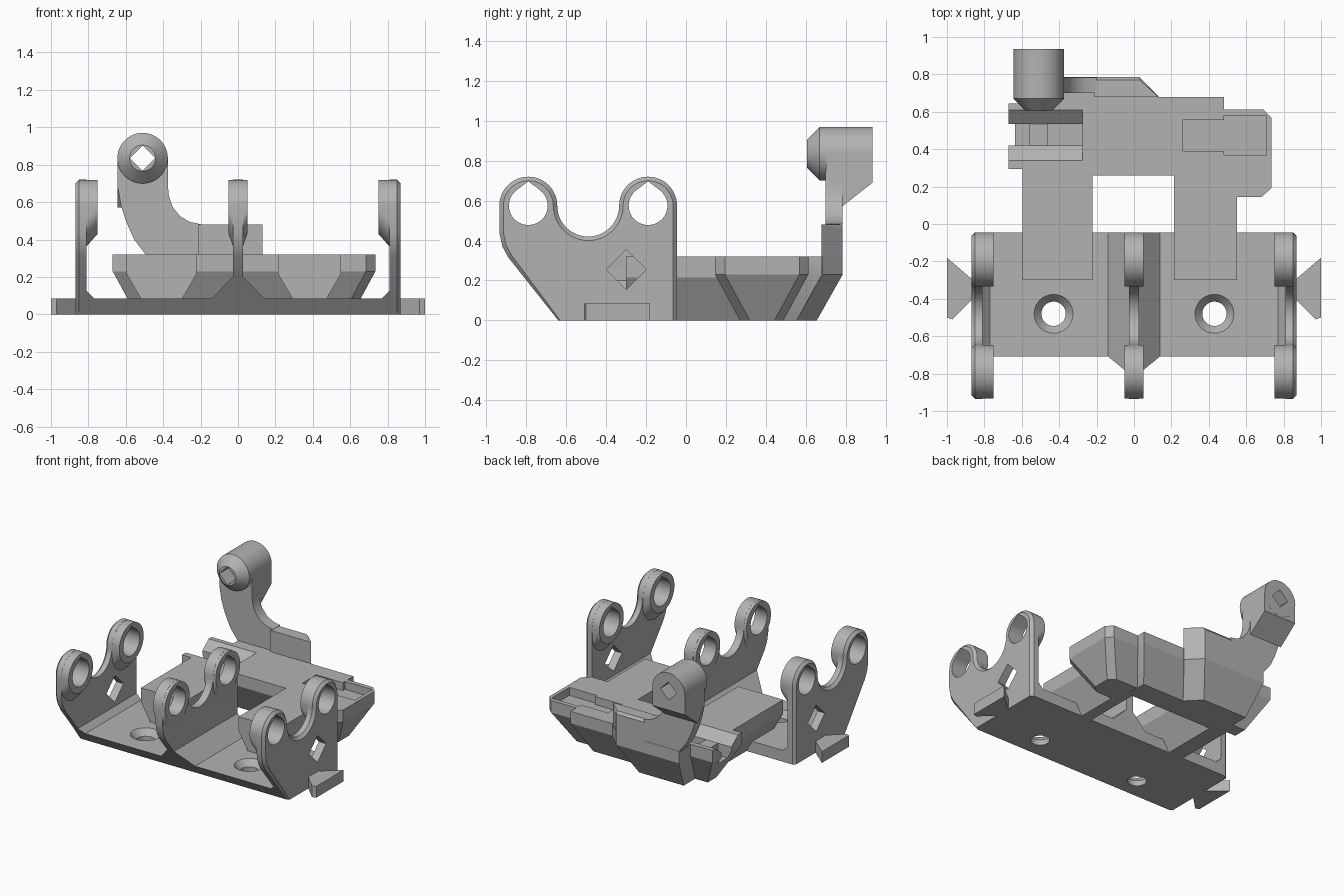
import bpy, bmesh
from math import sin, cos, radians

cube = bpy.data.objects.get("Cube")
if cube:
    bpy.data.objects.remove(cube)

grey = bpy.data.materials.new("plain_grey")
grey.use_nodes = True
GREY = (0.45, 0.45, 0.45, 1)
grey.diffuse_color = GREY
grey.node_tree.nodes["Principled BSDF"].inputs["Base Color"].default_value = GREY


def to_object(name, bm):
    bmesh.ops.recalc_face_normals(bm, faces=bm.faces)
    mesh = bpy.data.meshes.new(name)
    bm.to_mesh(mesh)
    bm.free()
    mesh.materials.append(grey)
    obj = bpy.data.objects.new(name, mesh)
    bpy.context.collection.objects.link(obj)
    return obj


def place(axis, depth, u, v):
    return {"x": (depth, u, v), "y": (u, depth, v), "z": (u, v, depth)}[axis]


def arc(cu, cv, r, start, end, steps=24):
    angles = [radians(start + (end - start) * i / steps) for i in range(steps + 1)]
    return [(cu + r * cos(a), cv + r * sin(a)) for a in angles]


def circle(cu, cv, r):
    return arc(cu, cv, r, 0, 360, 48)[:-1]


def prism(name, axis, outline, a, b):
    bm = bmesh.new()
    low, high = ([bm.verts.new(place(axis, d, *p)) for p in outline] for d in (a, b))
    bm.faces.new(low)
    bm.faces.new(high)
    for i in range(len(low)):
        bm.faces.new((low[i - 1], low[i], high[i], high[i - 1]))
    return to_object(name, bm)


def hull(name, points):
    bm = bmesh.new()
    for p in points:
        bm.verts.new(p)
    bmesh.ops.convex_hull(bm, input=bm.verts)
    bmesh.ops.delete(bm, geom=[v for v in bm.verts if not v.link_faces], context="VERTS")
    bmesh.ops.dissolve_limit(bm, angle_limit=0.01, verts=bm.verts, edges=bm.edges)
    return to_object(name, bm)


def loft(name, axis, *sections):
    return hull(name, [place(axis, d, *p) for d, outline in sections for p in outline])


def box(name, x0, x1, y0, y1, z0, z1):
    return prism(name, "z", [(x0, y0), (x1, y0), (x1, y1), (x0, y1)], z0, z1)


def combine(target, tools, operation):
    bpy.context.view_layer.objects.active = target
    for tool in tools:
        mod = target.modifiers.new("join", "BOOLEAN")
        mod.operation, mod.solver, mod.object = operation, "EXACT", tool
        bpy.ops.object.modifier_apply(modifier=mod.name)
        bpy.data.objects.remove(tool)


def finish(obj):
    bpy.ops.object.select_all(action="DESELECT")
    obj.select_set(True)
    bpy.context.view_layer.objects.active = obj
    bpy.ops.object.shade_smooth_by_angle(angle=radians(25))


# Bracket: channel cross-section trimmed by the two-lobed side outline
RINGS, RING_Z, RING_R = (-0.79, -0.19), 0.575, 0.145
outline = [(-0.64, 0), (-0.89, 0.315), (-0.92, 0.37), (-0.935, 0.44)]
outline += arc(RINGS[0], RING_Z, RING_R, 180, 0)
outline += arc(-0.49, RING_Z, 0.155, 180, 360)
outline += arc(RINGS[1], RING_Z, RING_R, 180, 0)
outline += [(-0.045, 0)]
half = [(0.88, 0), (0.88, 0.8), (0.81, 0.8), (0.81, 0.125), (0.77, 0.085),
        (0.14, 0.085), (0.028, 0.2), (0.028, 0.8)]
section = half + [(-x, z) for x, z in reversed(half)]
bracket = prism("bracket", "y", section, -1, 0)

# Side outline solid with chamfered ends
trim = prism("trim", "x", outline, -0.85, 0.85)
bm = bmesh.new()
bm.from_mesh(trim.data)
bm.faces.ensure_lookup_table()
for cap in [f for f in bm.faces if abs(f.normal.x) > 0.9]:
    side = 1 if cap.normal.x > 0 else -1
    bmesh.ops.inset_region(bm, faces=[cap], thickness=0.02, use_even_offset=True)
    for v in cap.verts:
        v.co.x = side * 0.87
        if v.co.z < 0.03:
            v.co.z = 0
bm.to_mesh(trim.data)
bm.free()
combine(bracket, [trim], "INTERSECT")

# Ring bosses that taper into the plates
bosses, cuts = [], []
for y in RINGS:
    ring = circle(y, RING_Z, RING_R - 0.001)
    low = circle(y, RING_Z - 0.07, RING_R - 0.003)
    for s in (-1, 1):
        bosses.append(loft("boss", "x", (s * 0.83, ring), (s * 0.81, ring),
                           (s * 0.81, low), (s * 0.75, ring)))
    bosses.append(loft("boss", "x", (-0.05, ring), (0.05, ring), (-0.026, low), (0.026, low)))
    teardrop = arc(y, RING_Z, 0.097, 130, 410, 40) + [(y, RING_Z + 0.122)]
    cuts.append(prism("ring_cut", "x", teardrop, -1, 1))

# Diamond windows and countersunk screw holes
for s in (-1, 1):
    diamond = [(-0.4, 0.255), (-0.3, 0.155), (-0.2, 0.255), (-0.3, 0.355)]
    cuts.append(prism("diamond_cut", "x", diamond, s * 0.7, s * 0.95))
    cuts.append(prism("screw_cut", "z", circle(s * 0.43, -0.48, 0.065), -0.1, 0.2))
    cuts.append(loft("sink_cut", "z", (0.04, circle(s * 0.43, -0.48, 0.065)),
                     (0.09, circle(s * 0.43, -0.48, 0.108))))
combine(bracket, bosses, "UNION")
combine(bracket, cuts, "DIFFERENCE")
finish(bracket)

# Dovetail tabs on both sides
for s, name in ((-1, "right_dovetail"), (1, "left_dovetail")):
    tab = [(0.86, -0.30), (1.0, -0.18), (1.0, -0.50), (0.97, -0.51), (0.86, -0.40)]
    finish(prism(name, "z", [(s * x, y) for x, y in tab], 0, 0.085))


# Tray: slabs with undersides that slope inward
def slab(x0, x1, y0, y1, left=0, right=0, front=0, back=0, cut_front=0, cut_back=0, knee=0.23):
    def plan(k):
        a, b, c, d = x0 + left * k, x1 - right * k, y0 + front * k, y1 - back * k
        return [(a, c), (b - cut_front, c), (b, c + cut_front),
                (b, d - cut_back), (b - cut_back, d), (a, d)]
    return loft("slab", "z", (0.32, plan(0)), (knee, plan(0)), (0, plan(1)))


T = 0.125
tray = slab(-0.595, -0.222, -0.3, 0.42, left=T, right=T, knee=0.215)
tray.name = "tray"
slabs = [
    slab(0.215, 0.55, -0.3, 0.42, left=T, right=T, knee=0.215),
    slab(-0.67, -0.2, 0.295, 0.645, left=T, front=T, back=T),
    slab(-0.41, 0.48, 0.26, 0.68, right=0.1, front=T, back=T),
    slab(0.385, 0.735, 0.145, 0.613, right=T, front=T, back=T, cut_front=0.05, cut_back=0.045),
    slab(-0.49, 0.13, 0.5, 0.785, left=0.05, right=0.1, back=0.13, cut_back=0.1),
]
combine(tray, slabs, "UNION")

# Stepped pocket on one end, notched groove on the other
groove = [(0.34, 0.34), (0.34, 0.32), (0.42, 0.26), (0.535, 0.26), (0.61, 0.32), (0.61, 0.34)]
combine(tray, [
    box("pocket", 0.26, 0.5, 0.39, 0.555, 0.26, 0.4),
    box("pocket", 0.48, 0.708, 0.37, 0.58, 0.26, 0.4),
    prism("groove", "x", groove, -0.7, -0.275),
    box("slot", -0.7, -0.56, 0.42, 0.535, 0.17, 0.4),
    box("slot", -0.46, -0.275, 0.42, 0.535, 0.17, 0.4),
], "DIFFERENCE")
finish(tray)

# Upright shelf behind the tray
shelf = [(-0.21, 0.68), (0.13, 0.68), (0.03, 0.785), (-0.21, 0.785)]
finish(loft("shelf", "z", (0.3, shelf), (0.48, [(x, min(y, 0.77)) for x, y in shelf]),
            (0.46, shelf)))

# Curved neck rising from the shelf
neck = [(-0.645, 0.75), (-0.643, 0.68), (-0.628, 0.59), (-0.6, 0.5), (-0.555, 0.4),
        (-0.49, 0.315), (-0.49, 0.25), (-0.2, 0.25), (-0.2, 0.482), (-0.26, 0.495),
        (-0.31, 0.525), (-0.35, 0.575), (-0.37, 0.635), (-0.375, 0.69), (-0.375, 0.75)]
finish(prism("neck", "y", neck, 0.7, 0.783))

# Round head with a coned nose, a sloped back and a square bore
HX, HZ = -0.51, 0.835
head = prism("head", "y", circle(HX, HZ, 0.135), 0.67, 0.935)
skirt = [(HX - 0.135, HZ), (HX + 0.135, HZ)]


def drop(z):
    return skirt + [(HX - 0.135, z), (HX + 0.135, z)]


parts = [
    loft("nose", "y", (0.605, circle(HX, HZ, 0.07)), (0.67, circle(HX, HZ, 0.135)),
         (0.7, circle(HX, HZ, 0.135))),
    loft("skirt", "y", (0.701, drop(0.675)), (0.782, drop(0.57)), (0.934, drop(0.69))),
]
combine(head, parts, "UNION")
bore = [(HX - 0.068, HZ), (HX, HZ - 0.068), (HX + 0.068, HZ), (HX, HZ + 0.068)]
combine(head, [prism("bore", "y", bore, 0.5, 1.1)], "DIFFERENCE")
finish(head)
